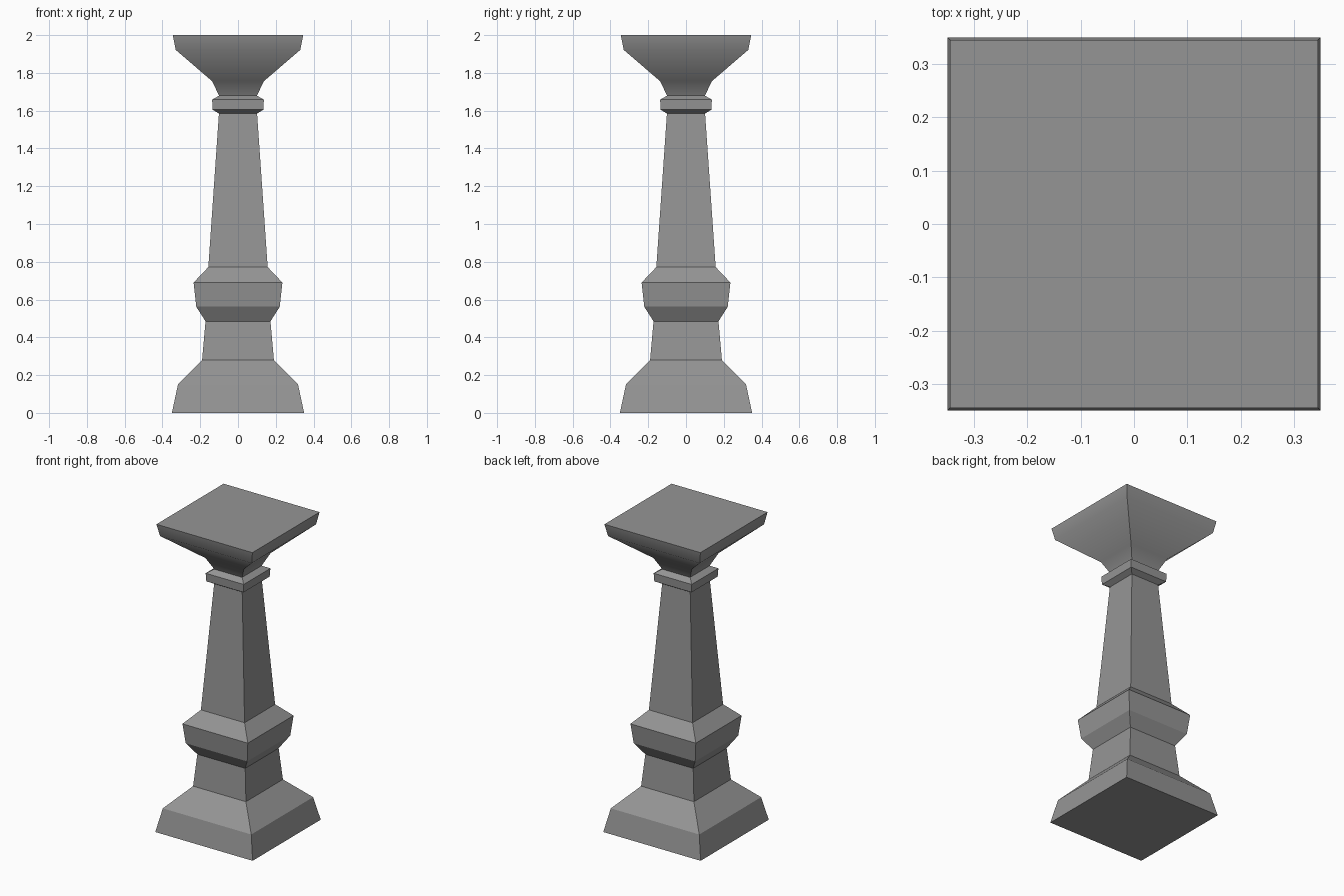
import bpy, bmesh

if "Cube" in bpy.data.objects:
    bpy.data.objects.remove(bpy.data.objects["Cube"])

# Square pillar profile, bottom to top: (half width, height)
PROFILE = [
    (0.35, 0.0), (0.318, 0.15), (0.19, 0.28),        # plinth
    (0.172, 0.485),                                  # lower neck
    (0.221, 0.562), (0.235, 0.69), (0.157, 0.772),   # wide band
    (0.101, 1.585),                                  # tapered shaft
    (0.134, 1.605), (0.137, 1.658), (0.10, 1.68),    # collar
    (0.138, 1.757), (0.33, 1.922), (0.345, 2.0),     # flared capital
]
SOFT_RINGS = (11, 12)  # bends of the capital that shade smoothly


def square_loft(name, profile, soft_rings):
    """Stack square rings along z, bridge them and cap both ends."""
    bm = bmesh.new()
    rings = [[bm.verts.new((sx * r, sy * r, z))
              for sx, sy in ((-1, -1), (1, -1), (1, 1), (-1, 1))]
             for r, z in profile]
    for low, high in zip(rings, rings[1:]):
        for i in range(4):
            j = (i + 1) % 4
            bm.faces.new((low[i], low[j], high[j], high[i]))
    bm.faces.new(rings[0][::-1])
    bm.faces.new(rings[-1])
    # Crisp edges everywhere except around the soft rings
    soft = [set(rings[k]) for k in soft_rings]
    for edge in bm.edges:
        edge.smooth = any(set(edge.verts) <= ring for ring in soft)
    for face in bm.faces:
        face.smooth = True
    mesh = bpy.data.meshes.new(name)
    bm.to_mesh(mesh)
    bm.free()
    obj = bpy.data.objects.new(name, mesh)
    bpy.context.collection.objects.link(obj)
    return obj


pillar = square_loft("square_pillar", PROFILE, SOFT_RINGS)

# Dark grey stone
stone = bpy.data.materials.new("dark_stone")
stone.diffuse_color = (0.3, 0.3, 0.3, 1.0)
stone.use_nodes = True
stone.node_tree.nodes["Principled BSDF"].inputs["Base Color"].default_value = stone.diffuse_color
pillar.data.materials.append(stone)
